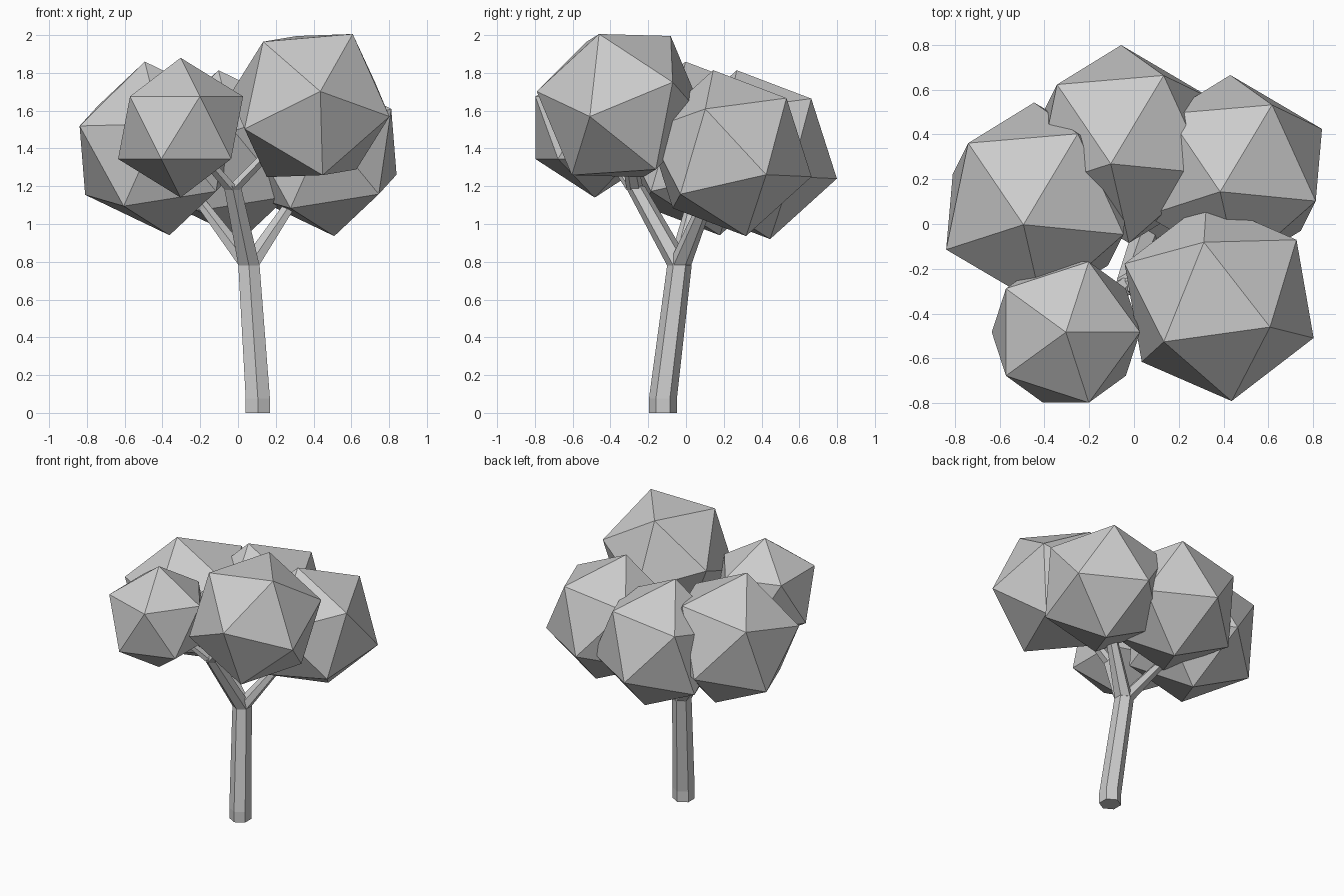
import bpy, bmesh, math
from mathutils import Vector, Matrix

if "Cube" in bpy.data.objects:
    bpy.data.objects.remove(bpy.data.objects["Cube"])


def finish(name, bm):
    bmesh.ops.recalc_face_normals(bm, faces=bm.faces)
    me = bpy.data.meshes.new(name)
    bm.to_mesh(me)
    bm.free()
    ob = bpy.data.objects.new(name, me)
    bpy.context.collection.objects.link(ob)
    return ob


def limb(name, path):
    """Six-sided tapered limb through (x, y, z, radius) stations."""
    bm = bmesh.new()
    rings = []
    for x, y, z, r in path:
        rings.append([bm.verts.new((x + r * math.cos(math.radians(90 + 60 * k)),
                                    y + r * math.sin(math.radians(90 + 60 * k)), z))
                      for k in range(6)])
    for a, b in zip(rings, rings[1:]):
        for k in range(6):
            n = (k + 1) % 6
            bm.faces.new((a[k], a[n], b[n], b[k]))
    bm.faces.new(rings[0])
    bm.faces.new(rings[-1])
    return finish(name, bm)


def frame(pole, side):
    """Rotation whose z axis follows pole and whose x axis leans to side."""
    z = Vector(pole).normalized()
    x = Vector(side)
    x = (x - z * x.dot(z)).normalized()
    return Matrix((x, z.cross(x), z)).transposed().to_4x4()


def foliage(name, centre, radius, pole, side):
    """Icosahedron with one corner along pole and a neighbour toward side."""
    bm = bmesh.new()
    bmesh.ops.create_icosphere(bm, subdivisions=1, radius=radius)
    top = max(bm.verts, key=lambda v: v.co.z)
    near = top.link_edges[0].other_vert(top)
    own = frame(top.co, near.co)
    bm.transform(Matrix.Translation(centre) @ frame(pole, side) @ own.inverted())
    return finish(name, bm)


# trunk and branches
fork = (0.058, -0.035, 0.78)
limb("trunk", [(0.105, -0.122, 0, 0.074), (0.105, -0.122, 0.077, 0.074), (*fork, 0.065)])
limb("front_branch", [(*fork, 0.065), (-0.03, -0.27, 1.2, 0.052)])
limb("front_right_twig", [(-0.03, -0.27, 1.18, 0.045), (0.25, -0.32, 1.47, 0.035)])
limb("front_left_twig", [(-0.03, -0.27, 1.18, 0.045), (-0.22, -0.42, 1.4, 0.035)])
limb("left_branch", [(*fork, 0.062), (-0.17, 0.035, 1.08, 0.042), (-0.36, 0.085, 1.32, 0.035)])
limb("right_branch", [(*fork, 0.062), (0.26, 0.09, 1.08, 0.042), (0.42, 0.2, 1.32, 0.035)])

# foliage: three clumps share one tilt, the front two have their own
tilt = ((-0.062, -0.086, 0.435), (0.363, -0.124, 0.215))
foliage("foliage_left", (-0.428, 0.088, 1.40), 0.473, *tilt)
foliage("foliage_back", (-0.04, 0.357, 1.367), 0.46, *tilt)
foliage("foliage_right", (0.447, 0.231, 1.375), 0.452, *tilt)
foliage("foliage_front_right", (0.38, -0.343, 1.627), 0.457,
        (0.225, -0.116, 0.375), (-0.25, -0.181, 0.332))
foliage("foliage_front_left", (-0.304, -0.483, 1.51), 0.37, (0, 0, 1), (1, 0, 0))
